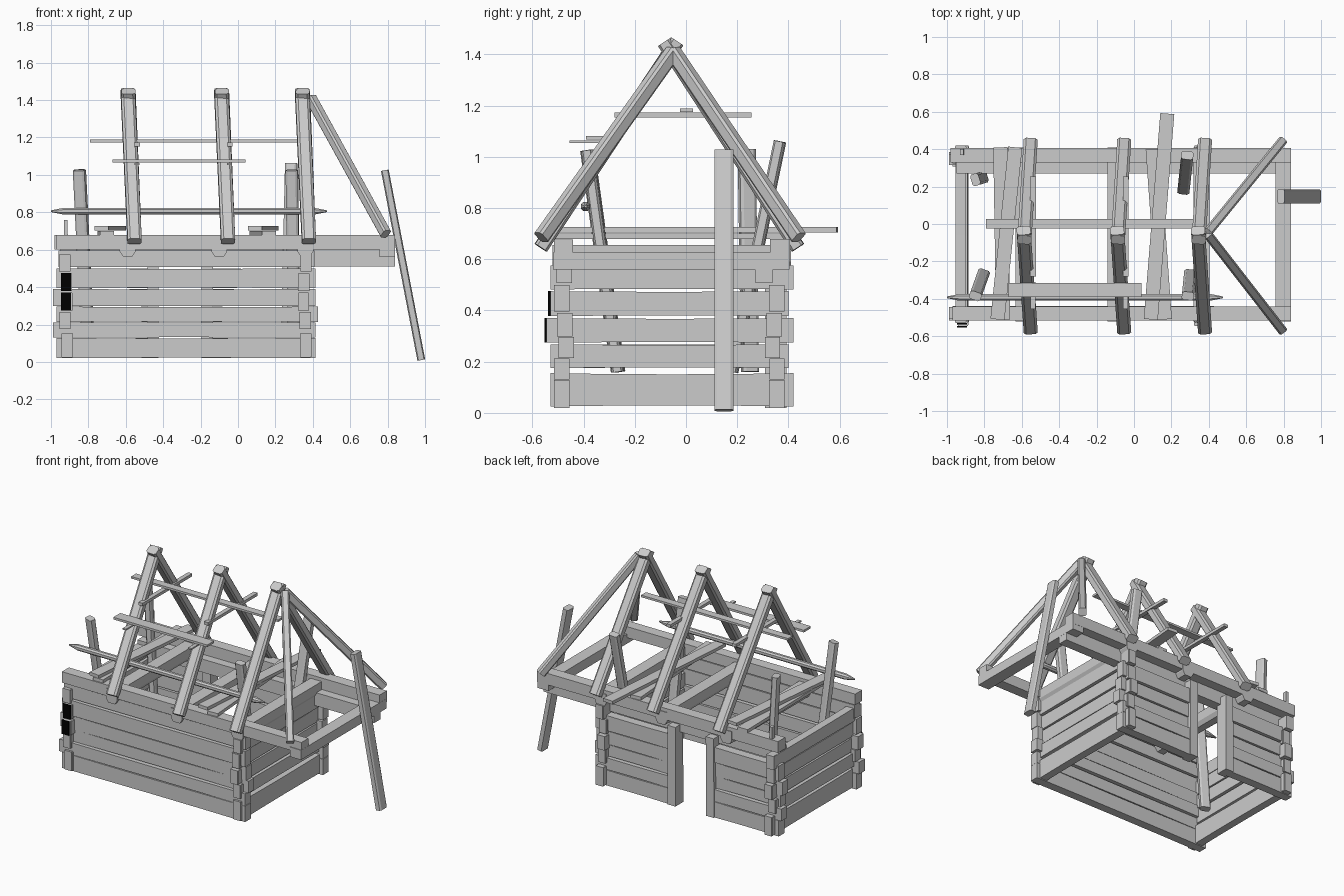
import bpy, bmesh, random
from mathutils import Vector

random.seed(4)
if "Cube" in bpy.data.objects:
    bpy.data.objects.remove(bpy.data.objects["Cube"])


def material(name, value):
    m = bpy.data.materials.new(name)
    m.use_nodes = True
    col = (value, value, value, 1)
    m.diffuse_color = col
    bsdf = m.node_tree.nodes["Principled BSDF"]
    bsdf.inputs["Base Color"].default_value = col
    bsdf.inputs["Roughness"].default_value = 0.8
    return m


WOOD = material("pale_grey_wood", 0.6)
BLACK = material("black_end", 0.0)


def beam(name, p, q, w, h, chamfer=0.0, waist=0.0, point=0.0, round_under=False, mat=WOOD):
    """Straight timber from p to q: w is its level width, h its other thickness."""
    p, q = Vector(p), Vector(q)
    d = (q - p).normalized()
    side = d.cross(Vector((0, 0, 1))).normalized()
    up = side.cross(d)
    c = chamfer
    if c:
        section = [(-1, -1 + c), (-1 + c, -1), (1 - c, -1), (1, -1 + c),
                   (1, 1 - c), (1 - c, 1), (-1 + c, 1), (-1, 1 - c)]
    elif round_under:
        section = [(-1, -0.4), (-0.6, -1), (0.6, -1), (1, -0.4), (1, 1), (-1, 1)]
    else:
        section = [(-1, -1), (1, -1), (1, 1), (-1, 1)]
    stops = [0, 0.25, 0.5, 0.75, 1] if waist else [0, 1]
    if point:
        stops = [0, point, 1 - point, 1]
    bm = bmesh.new()
    rings = []
    for t in stops:
        k = 1 - waist * 4 * t * (1 - t)
        s = 0.25 if point and t in (0, 1) else 1
        rings.append([bm.verts.new(p.lerp(q, t) + side * a * w / 2 * s + up * b * h / 2 * k * s)
                      for a, b in section])
    n = len(section)
    for a, b in zip(rings, rings[1:]):
        for i in range(n):
            bm.faces.new((a[i], a[(i + 1) % n], b[(i + 1) % n], b[i]))
    bm.faces.new(rings[0])
    bm.faces.new(rings[-1])
    bmesh.ops.recalc_face_normals(bm, faces=bm.faces)
    mesh = bpy.data.meshes.new(name)
    bm.to_mesh(mesh)
    bm.free()
    mesh.materials.append(mat)
    ob = bpy.data.objects.new(name, mesh)
    bpy.context.collection.objects.link(ob)
    return ob


FRONT, BACK, LEFT_X, RIGHT_X = -0.475, 0.345, -0.92, 0.357

# Long walls; the back one is split by the doorway
long_rows = [(0.02, 0.128), (0.13, 0.212), (0.214, 0.296), (0.298, 0.39), (0.395, 0.5)]
for i, (lo, hi) in enumerate(long_rows):
    z, h = (lo + hi) / 2, hi - lo
    x0 = -0.97 - 0.02 * (i % 2)
    x1 = 0.41 + random.uniform(0, 0.02)
    dy = random.uniform(-0.012, 0.012)
    waist = random.uniform(0.03, 0.09)
    beam(f"front_wall_log_{i}", (x0, FRONT + dy, z), (x1, FRONT + dy, z), 0.06, h, waist=waist)
    beam(f"back_wall_log_short_{i}", (x0, BACK - dy, z), (-0.47, BACK - dy, z), 0.06, h, waist=waist)
    beam(f"back_wall_log_long_{i}", (-0.14, BACK - dy, z), (x1, BACK - dy, z), 0.06, h, waist=waist)
beam("front_wall_top_log", (-0.96, FRONT, 0.552), (0.41, FRONT, 0.552), 0.06, 0.09, waist=0.03)
beam("door_lintel", (-0.95, 0.305, 0.555), (0.84, 0.305, 0.555), 0.07, 0.09)

# End walls, notched between the long logs
side_rows = [(0.025, 0.155), (0.175, 0.268), (0.274, 0.37), (0.378, 0.475), (0.482, 0.575)]
for i, (lo, hi) in enumerate(side_rows):
    z, h = (lo + hi) / 2, hi - lo
    y0 = -0.53 - 0.015 * (i == 2)
    y1 = 0.42 - 0.02 * (i % 2)
    for label, x in (("left_end", LEFT_X), ("right_end", RIGHT_X)):
        dx = random.uniform(-0.008, 0.008)
        beam(f"{label}_wall_log_{i}", (x + dx, y0, z), (x + dx, y1, z), 0.054, h,
             waist=random.uniform(0.02, 0.08))
        # Square log ends at the corners
        for y in (y0 + 0.03, y1 - 0.03):
            beam(f"{label}_corner_block", (x + dx, y - 0.025, z), (x + dx, y + 0.025, z),
                 0.06, h * 0.96)
    if i in (2, 3):
        beam(f"dark_log_end_{i}", (LEFT_X, y0 - 0.008, z), (LEFT_X, y0, z), 0.055, h, mat=BLACK)

# Door posts
for label, x in (("inner", -0.165), ("outer", -0.455)):
    beam(f"door_post_{label}", (x, BACK + 0.005, 0.02), (x + 0.001, BACK + 0.005, 0.56), 0.085, 0.06)

# Top plates and cross joists
beam("front_top_plate", (-0.97, -0.478, 0.64), (0.84, -0.478, 0.64), 0.075, 0.075)
beam("back_top_plate", (-0.98, 0.367, 0.64), (0.84, 0.367, 0.64), 0.078, 0.078)
for i, x in enumerate((-0.59, -0.1, 0.36)):
    beam(f"cross_joist_{i}", (x, -0.522, 0.61), (x, 0.41, 0.61), 0.085, 0.09, round_under=True)
beam("porch_end_beam", (0.798, -0.52, 0.593), (0.798, 0.405, 0.593), 0.085, 0.066)
beam("corner_peg", (-0.92, 0.385, 0.66), (-0.921, 0.385, 0.76), 0.03, 0.02)

# Rafter pairs crossing at the ridge
for i, x in enumerate((-0.59, -0.09, 0.342)):
    foot = x + 0.037
    beam(f"front_rafter_{i}", (foot, -0.567, 0.645), (x, -0.035, 1.45), 0.075, 0.055, chamfer=0.35)
    beam(f"back_rafter_{i}", (foot, 0.437, 0.645), (x + 0.004, -0.085, 1.447), 0.075, 0.055, chamfer=0.35)

# Hip rafters over the porch
for label, y in (("front", -0.565), ("back", 0.44)):
    beam(f"{label}_hip_rafter", (0.79, y, 0.685), (0.39, -0.05, 1.41), 0.05, 0.055, chamfer=0.35)

# Collar ties, pegs and battens
for i, x in enumerate((-0.54, -0.045)):
    beam(f"collar_tie_{i}", (x, -0.28, 1.163), (x, 0.255, 1.163), 0.03, 0.02)
    beam(f"batten_peg_{i}", (x, -0.455, 1.058), (x, -0.31, 1.058), 0.025, 0.01)
beam("upper_batten", (-0.79, 0.002, 1.181), (0.32, 0.002, 1.181), 0.052, 0.014)
beam("lower_batten", (-0.67, -0.352, 1.074), (0.04, -0.352, 1.074), 0.075, 0.015)
beam("pointed_pole", (-1.0, -0.392, 0.806), (0.475, -0.392, 0.806), 0.036, 0.036, chamfer=0.55, point=0.045)

# Loose planks laid across the plates
planks = [((-0.715, 0.41), (-0.7, -0.51), 0.69), ((-0.635, 0.41), (-0.73, -0.51), 0.715),
          ((0.1, 0.4), (0.165, -0.51), 0.69), ((0.178, 0.59), (0.09, -0.51), 0.715)]
for i, (a, b, z) in enumerate(planks):
    beam(f"loose_plank_{i}", (*a, z), (*b, z), 0.075, 0.022)

# Standing poles inside and the pole leaning at the porch
posts = [((-0.805, -0.265, 0.16), (-0.848, -0.385, 1.025)), ((-0.805, 0.25, 0.16), (-0.848, 0.237, 1.03)),
         ((0.3, -0.265, 0.16), (0.288, -0.385, 1.025)), ((0.265, 0.18, 0.16), (0.285, 0.367, 1.06))]
for i, (a, b) in enumerate(posts):
    beam(f"standing_pole_{i}", a, b, 0.065, 0.045, chamfer=0.35)
beam("leaning_pole", (0.98, 0.148, 0.01), (0.785, 0.148, 1.025), 0.075, 0.042, chamfer=0.3)
